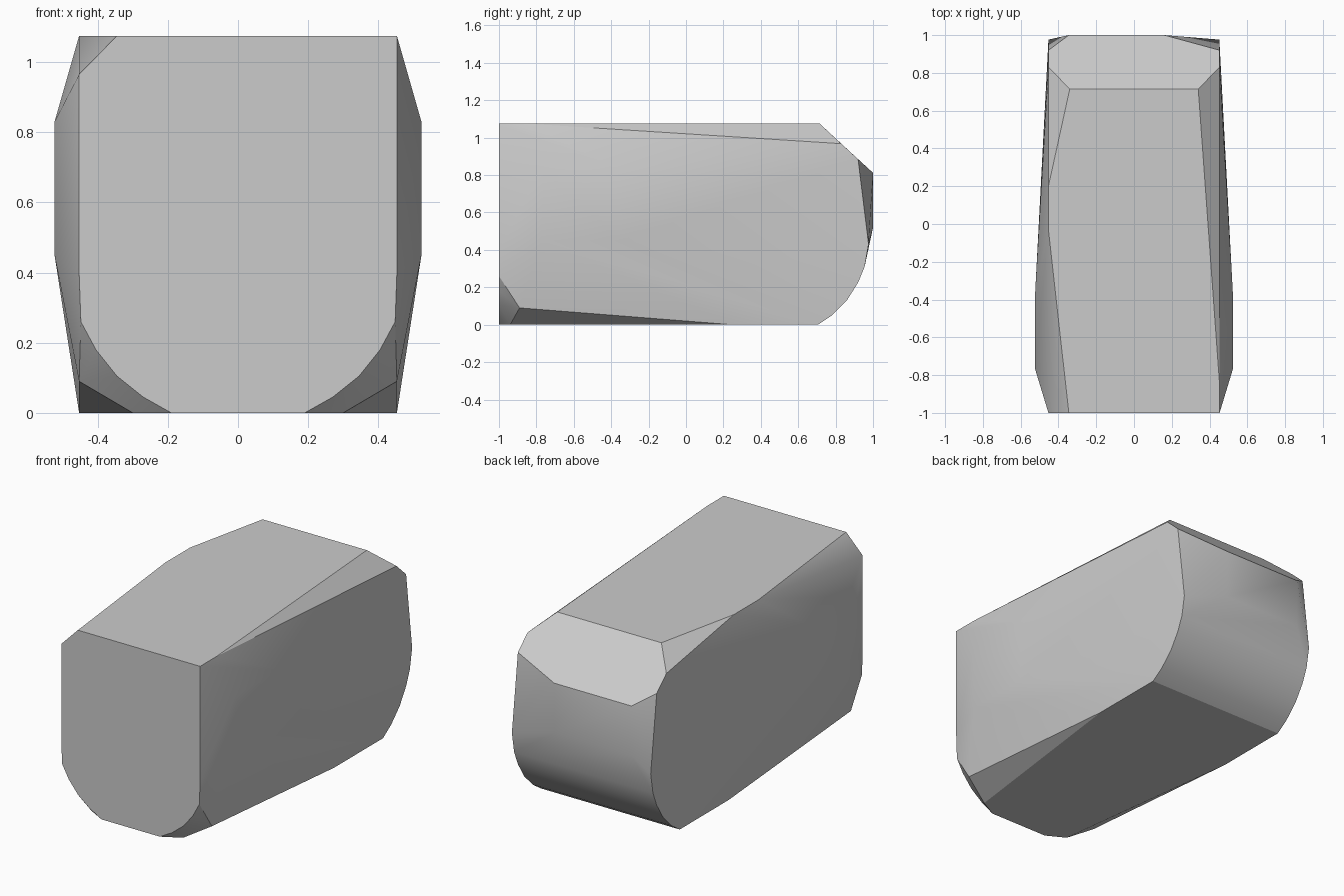
import bpy, bmesh, math

cube = bpy.data.objects.get("Cube")
if cube:
    bpy.data.objects.remove(cube, do_unlink=True)

HALF, BULGE, TOP = 0.453, 0.523, 1.075

grey = bpy.data.materials.new("light_grey")
grey.use_nodes = True
colour = (0.6, 0.6, 0.6, 1)
grey.diffuse_color = colour
grey.node_tree.nodes["Principled BSDF"].inputs["Base Color"].default_value = colour

# Rounded lower corner of the front, as (x, z)
front_arc = [(HALF, 0.4), (0.448, 0.26), (0.405, 0.18), (0.345, 0.105), (0.27, 0.045), (0.19, 0)]
# Rounded lower end of the back, as (y, z)
back_arc = [(0.83, 0.968), (0.92, 0.885), (0.976, 0.43), (0.955, 0.31), (0.92, 0.225),
            (0.86, 0.13), (0.78, 0.05), (0.705, 0)]

points = []
for s in (-1, 1):
    points += [(s * x, -1, z) for x, z in front_arc]
    points += [(s * HALF, y, z) for y, z in back_arc]
    # Bulging side panel
    points += [(s * BULGE, y, z) for y in (-0.77, -0.36) for z in (0.45, 0.83)]
    # Underside chamfer and rear edge of the top
    points += [(s * HALF, -0.89, 0.09), (s * 0.3, -0.94, 0), (s * HALF, 0.25, 0),
               (s * 0.34, 0.715, TOP)]

# Uneven upper corners
points += [(-0.345, -1, TOP), (-HALF, -1, 0.965), (-HALF, -0.03, TOP), (-HALF, 0.2, TOP),
           (HALF, -1, TOP), (HALF, -0.85, TOP)]
# Flat rear panel
points += [(x, 1, z) for x in (-0.345, 0.16) for z in (0.52, 0.812)]

# Wrap the outline points in one convex shell
bm = bmesh.new()
for p in points:
    bm.verts.new(p)
hull = bmesh.ops.convex_hull(bm, input=bm.verts[:])
loose = {g for g in hull["geom_interior"] + hull["geom_unused"] if isinstance(g, bmesh.types.BMVert)}
bmesh.ops.delete(bm, geom=list(loose), context="VERTS")
bmesh.ops.dissolve_limit(bm, angle_limit=math.radians(1), verts=bm.verts[:], edges=bm.edges[:])
bmesh.ops.recalc_face_normals(bm, faces=bm.faces[:])

mesh = bpy.data.meshes.new("faceted_body")
bm.to_mesh(mesh)
bm.free()
mesh.materials.append(grey)
body = bpy.data.objects.new("faceted_body", mesh)
bpy.context.collection.objects.link(body)

# Soft shading across shallow facets
bpy.ops.object.select_all(action="DESELECT")
body.select_set(True)
bpy.context.view_layer.objects.active = body
bpy.ops.object.shade_smooth_by_angle(angle=math.radians(30))
